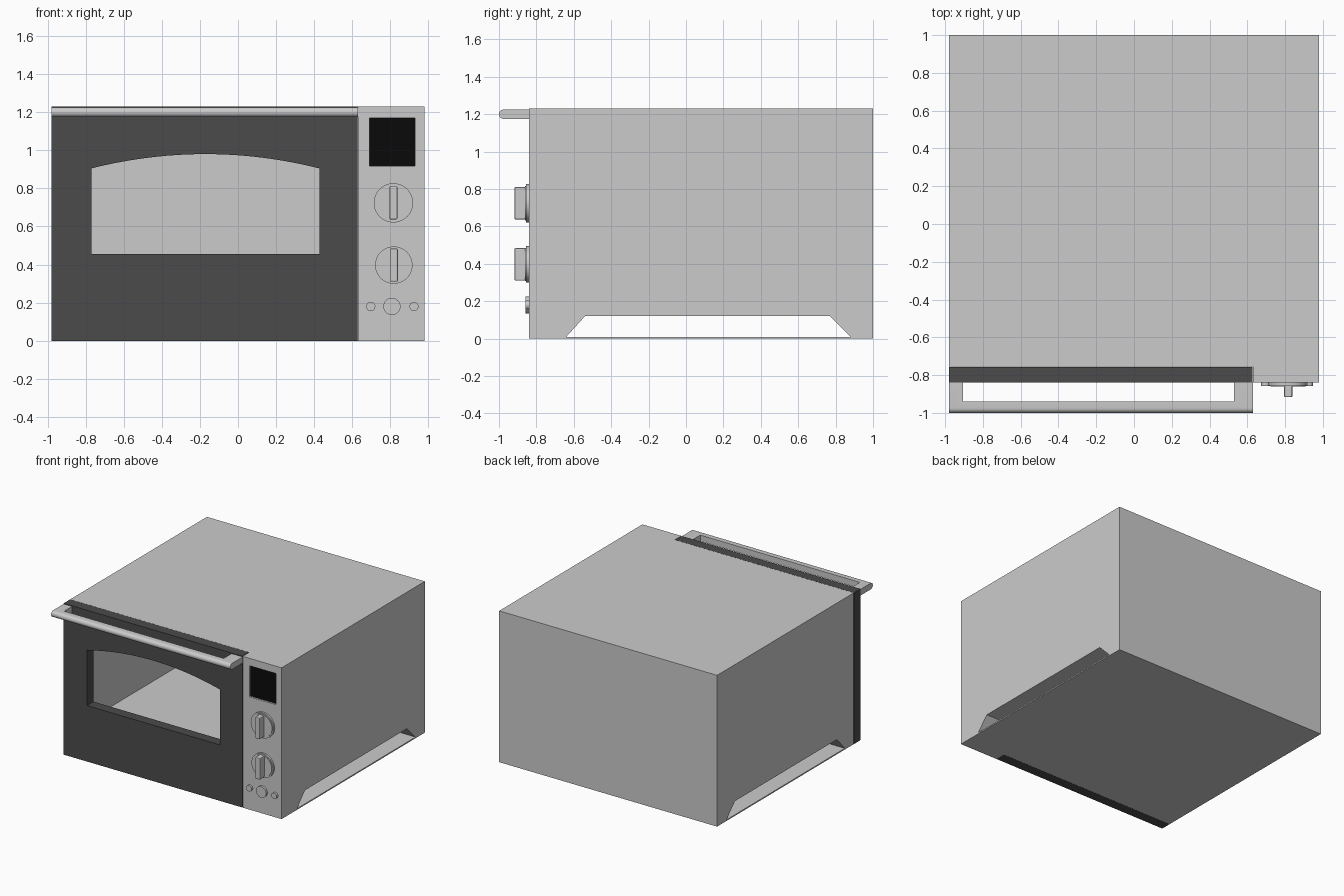
import bpy, bmesh
from math import pi, cos, sin

if "Cube" in bpy.data.objects:
    bpy.data.objects.remove(bpy.data.objects["Cube"])


def material(name, v):
    m = bpy.data.materials.new(name)
    m.diffuse_color = (v, v, v, 1)
    m.use_nodes = True
    m.node_tree.nodes["Principled BSDF"].inputs["Base Color"].default_value = m.diffuse_color
    return m


def add(name, bm, mat=None):
    bmesh.ops.recalc_face_normals(bm, faces=bm.faces)
    me = bpy.data.meshes.new(name)
    bm.to_mesh(me)
    bm.free()
    ob = bpy.data.objects.new(name, me)
    bpy.context.collection.objects.link(ob)
    if mat:
        me.materials.append(mat)
    return ob


def prism(name, pts, axis, a, b, mat=None):
    """Extrude a 2D outline along 'x' (points y,z) or 'y' (points x,z) from a to b."""
    bm = bmesh.new()
    place = (lambda p: (a, p[0], p[1])) if axis == 'x' else (lambda p: (p[0], a, p[1]))
    face = bm.faces.new([bm.verts.new(place(p)) for p in pts])
    ext = bmesh.ops.extrude_face_region(bm, geom=[face])
    verts = [v for v in ext['geom'] if isinstance(v, bmesh.types.BMVert)]
    bmesh.ops.translate(bm, verts=verts, vec=(b - a, 0, 0) if axis == 'x' else (0, b - a, 0))
    return add(name, bm, mat)


def box(name, x0, x1, y0, y1, z0, z1, mat=None):
    return prism(name, [(x0, z0), (x1, z0), (x1, z1), (x0, z1)], 'y', y0, y1, mat)


def disc(name, x, z, r, y0, y1, n=48):
    pts = [(x + r * cos(2 * pi * i / n), z + r * sin(2 * pi * i / n)) for i in range(n)]
    return smooth(prism(name, pts, 'y', y0, y1))


def activate(ob):
    bpy.ops.object.select_all(action='DESELECT')
    ob.select_set(True)
    bpy.context.view_layer.objects.active = ob


def smooth(ob):
    activate(ob)
    bpy.ops.object.shade_smooth_by_angle(angle=0.6)
    return ob


def bevel(ob, width, segments=2):
    m = ob.modifiers.new("bevel", 'BEVEL')
    m.width, m.segments = width, segments
    return ob


def cut(ob, cutter):
    m = ob.modifiers.new("cut", 'BOOLEAN')
    m.operation, m.solver, m.object = 'DIFFERENCE', 'EXACT', cutter
    activate(ob)
    bpy.ops.object.modifier_apply(modifier=m.name)
    bpy.data.objects.remove(cutter)


dark = material("dark_door", 0.07)
black = material("black_glass", 0.003)
FRONT, TOP, SPLIT = -0.84, 1.23, 0.627

# Housing: door notch, oven cavity, foot channel and display recess cut out
body = box("housing", -0.98, 0.98, FRONT, 1.0, 0, TOP)
cut(body, box("notch_cutter", -1.1, SPLIT + 0.004, -1, -0.755, -0.1, 1.4))
cut(body, box("cavity_cutter", -0.965, 0.61, -0.9, 0.98, 0.17, 1.21))
cut(body, prism("channel_cutter", [(-0.64, 0.01), (0.88, 0.01), (0.77, 0.12), (-0.54, 0.12)],
                'x', -1.1, 1.1))
cut(body, box("display_cutter", 0.69, 0.93, -0.9, -0.82, 0.917, 1.17))

# Display glass at the bottom of its recess
box("display", 0.69, 0.93, -0.825, -0.815, 0.917, 1.17, black)

# Door with an arched window opening
door = box("door", -0.98, SPLIT, FRONT, -0.756, 0, TOP, dark)
x0, x1, n = -0.77, 0.427, 24
arch = [(x1 + (x0 - x1) * i / n, 0.905 + 0.075 * (1 - (2 * i / n - 1) ** 2)) for i in range(n + 1)]
cut(door, prism("window_cutter", [(x0, 0.455), (x1, 0.455)] + arch, 'y', -1, -0.7))

# Handle: round-nosed bar opened up behind to leave two arms
nose = [(-0.975 - 0.025 * sin(pi * i / 12), 1.2 - 0.025 * cos(pi * i / 12)) for i in range(13)]
handle = prism("door_handle", [(FRONT, 1.175)] + nose + [(FRONT, 1.225)], 'x', -0.98, 0.63)
cut(handle, box("handle_cutter", -0.905, 0.53, -0.94, -0.8, 1.1, 1.3))
smooth(handle)

# Two dials, each with a stepped base and an upright grip
for tag, x, z, r in (("upper", 0.816, 0.724, 0.103), ("lower", 0.818, 0.397, 0.098)):
    disc(tag + "_dial_rim", x, z, r, FRONT + 0.005, -0.855)
    disc(tag + "_dial_face", x, z, r - 0.01, FRONT + 0.005, -0.861)
    grip = box(tag + "_dial_grip", x - 0.021, x + 0.021, -0.917, -0.85, z - 0.087, z + 0.087)
    bevel(grip, 0.006)

# Row of push buttons
for tag, x, r in (("left", 0.697, 0.024), ("middle", 0.808, 0.045), ("right", 0.924, 0.024)):
    disc(tag + "_button", x, 0.18, r, FRONT + 0.005, -0.857, 32)
